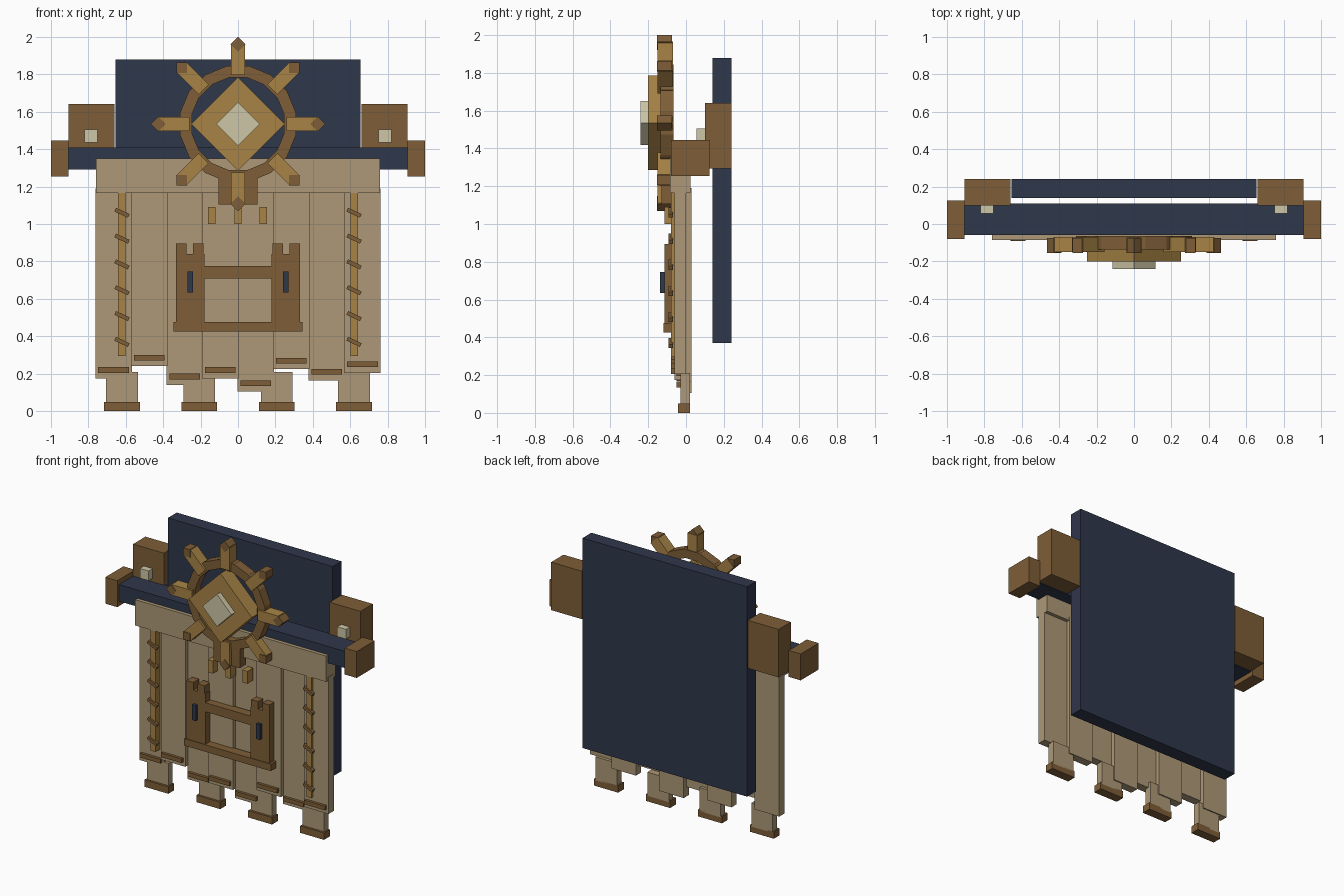
import bpy
from math import pi, sin, cos, radians
from mathutils import Matrix

cube = bpy.data.objects.get("Cube")
if cube:
    bpy.data.objects.remove(cube, do_unlink=True)


def material(name, *rgb):
    # sRGB bytes to linear colour
    lin = [((c / 255 + 0.055) / 1.055) ** 2.4 for c in rgb] + [1]
    m = bpy.data.materials.new(name)
    m.use_nodes = True
    m.diffuse_color = lin
    m.node_tree.nodes["Principled BSDF"].inputs["Base Color"].default_value = lin
    return m


CLOTH = material("tan cloth", 173, 153, 119)
NAVY = material("navy", 47, 55, 75)
BROWN = material("brown wood", 126, 94, 55)
GOLD = material("golden wood", 168, 132, 70)
PALE = material("pale stone", 206, 199, 166)


def box(name, mat, x, y, z, turn=0, pivot=None):
    """Box from (min, max) ranges, turned in the front plane about its middle."""
    bpy.ops.mesh.primitive_cube_add(size=1)
    ob = bpy.context.object
    ob.name = name
    mid = [(a + b) / 2 for a, b in (x, y, z)]
    size = [b - a for a, b in (x, y, z)]
    ob.data.transform(Matrix.Diagonal((*size, 1)))
    ob.location = mid
    ob.rotation_euler = (0, turn, 0)
    ob.data.materials.append(mat)
    return ob


def around(c, half):
    return c - half, c + half


def pair(name, mat, x, y, z):
    box("left_" + name, mat, x, y, z)
    box("right_" + name, mat, (-x[1], -x[0]), y, z)


# Back board, crossbar and its fittings
box("back_board", NAVY, (-0.655, 0.655), (0.14, 0.24), (0.37, 1.88))
box("crossbar", NAVY, (-0.905, 0.905), (-0.06, 0.11), (1.29, 1.41))
pair("bar_cap", BROWN, (0.905, 1), (-0.08, 0.125), (1.255, 1.445))
pair("side_block", BROWN, (0.66, 0.905), (0.10, 0.24), (1.295, 1.64))
pair("peg", PALE, (0.75, 0.82), (0.055, 0.10), (1.435, 1.505))

# Hanging strips, alternately set forward, with hem trims
box("top_band", CLOTH, (-0.76, 0.76), (-0.085, 0.025), (1.165, 1.35))
hems = [0.175, 0.24, 0.14, 0.175, 0.105, 0.225, 0.165, 0.205]
for i, low in enumerate(hems):
    cx = -0.665 + 0.19 * i
    front = -0.06 if i % 2 else -0.03
    box(f"strip_{i + 1}", CLOTH, around(cx, 0.0975), (front, front + 0.06), (low, 1.19))
    box(f"hem_trim_{i + 1}", BROWN, around(cx, 0.082), (front - 0.02, front + 0.01),
        (low + 0.03, low + 0.06))

# Legs and feet
for i in range(4):
    cx = -0.62 + 0.4133 * i
    box(f"leg_{i + 1}", CLOTH, around(cx, 0.085), (-0.028, 0.022), (0.04, 0.21))
    box(f"foot_{i + 1}", BROWN, around(cx, 0.095), (-0.043, 0.022), (0, 0.05))

# Side cords with slanted wraps
for side, cx in (("left", 0.62), ("right", -0.62)):
    box(side + "_cord", GOLD, around(cx, 0.02), (-0.08, -0.03), (0.295, 1.17))
    for k in range(6):
        box(f"{side}_wrap_{k + 1}", BROWN, around(cx, 0.04), (-0.092, -0.07),
            around(0.37 + 0.138 * k, 0.011), radians(25))

# Castle gate emblem
EMBLEM = (-0.115, -0.05)
box("gate_base", BROWN, (-0.345, 0.345), (-0.12, -0.05), (0.425, 0.475))
box("gate_lintel", BROWN, (-0.185, 0.185), EMBLEM, (0.71, 0.775))
pair("tower", BROWN, (0.18, 0.33), EMBLEM, (0.47, 0.84))
pair("outer_battlement", BROWN, (0.275, 0.33), EMBLEM, (0.835, 0.895))
pair("inner_battlement", BROWN, (0.185, 0.24), EMBLEM, (0.835, 0.895))
pair("tower_window", NAVY, (0.24, 0.27), (-0.137, -0.11), (0.635, 0.745))

# Hanging tabs and the bracket below the wheel
for i, cx in enumerate((-0.14, 0, 0.135)):
    box(f"tab_{i + 1}", GOLD, around(cx, 0.02), (-0.115, -0.05), (1.0, 1.09))
box("wheel_bracket", BROWN, (-0.105, 0.105), (-0.13, -0.06), (1.105, 1.25))

# Wheel: segmented rim, spokes with diamond tips, stacked diamond hub
HUB = 1.535


def radial(name, mat, r, angle, half_w, half_r, y, extra=0):
    cx, cz = r * sin(angle), HUB + r * cos(angle)
    box(name, mat, around(cx, half_w), y, around(cz, half_r), angle + extra)


for i in range(16):
    radial(f"rim_{i + 1}", BROWN, 0.278, i * pi / 8, 0.064, 0.031, (-0.135, -0.065))
for i in range(8):
    a = i * pi / 4
    radial(f"spoke_{i + 1}", GOLD, 0.345, a, 0.038, 0.085, (-0.15, -0.07))
    radial(f"spoke_tip_{i + 1}", BROWN, 0.426, a, 0.028, 0.028, (-0.154, -0.074), pi / 4)
radial("hub_diamond", GOLD, 0, 0, 0.177, 0.177, (-0.2, -0.09), pi / 4)
radial("hub_stone", PALE, 0, 0, 0.082, 0.082, (-0.24, -0.19), pi / 4)
